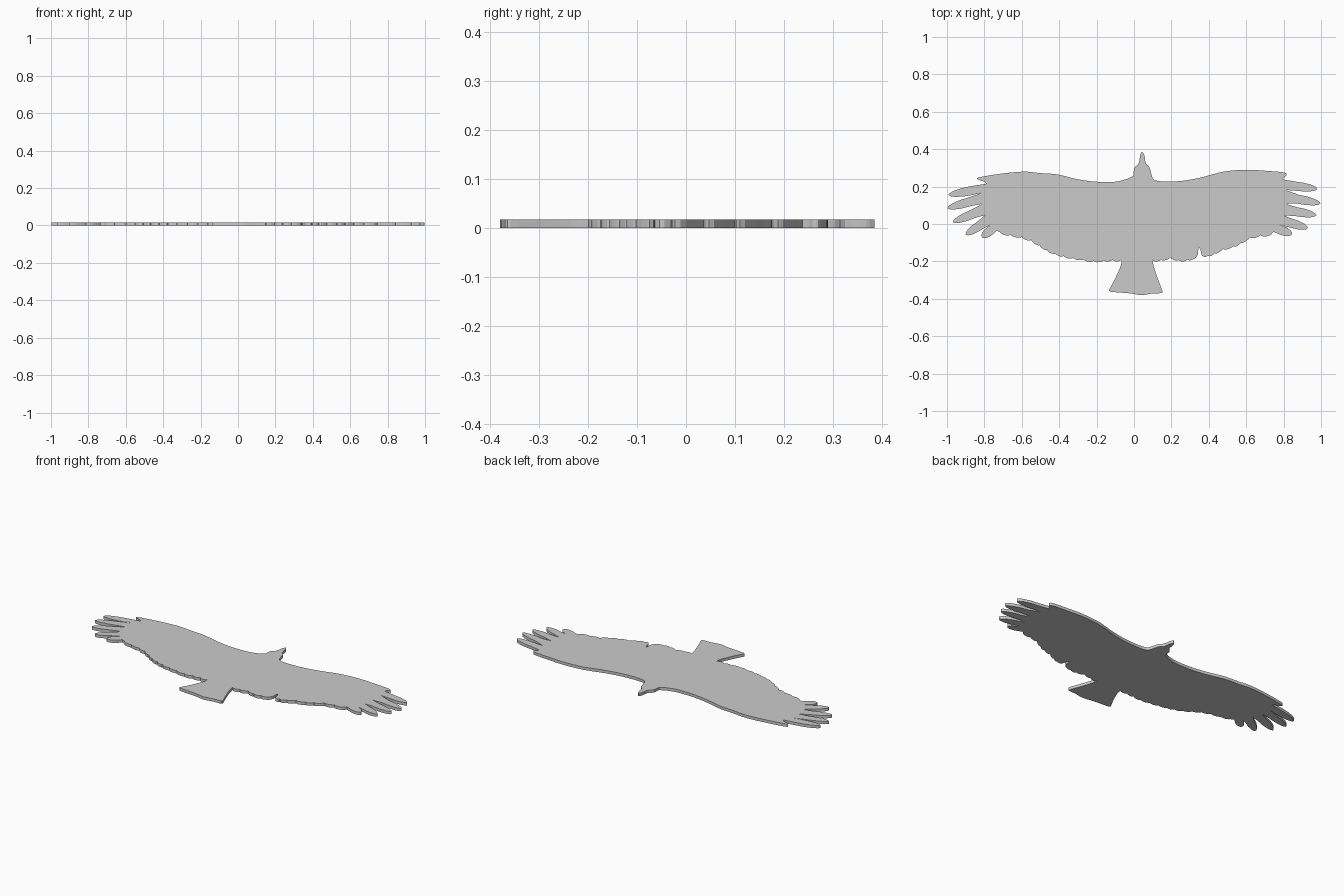
import bpy, bmesh
from mathutils import Vector

THICK = 0.017


def V(pts):
    return [Vector(p) for p in pts]


def smooth(pts, n=4):
    """Catmull-Rom curve through the points."""
    p = V(pts)
    p = [2 * p[0] - p[1]] + p + [2 * p[-1] - p[-2]]
    out = []
    for a, b, c, d in zip(p, p[1:], p[2:], p[3:]):
        for i in range(n):
            t = i / n
            out.append(0.5 * (2 * b + (c - a) * t + (2 * a - 5 * b + 4 * c - d) * t * t
                              + (3 * b - a - 3 * c + d) * t ** 3))
    return out + [p[-2]]


def feathers(notches, tips, half=0.023):
    """Finger feathers, each running from one notch to its tip and back."""
    out = []
    n = V(notches)
    for a, tip, b in zip(n, V(tips), n[1:]):
        root = (a + b) / 2
        d = tip - root
        side = Vector((-d.y, d.x)).normalized() * half
        prof = [(0.35, 1.05), (0.6, 1.0), (0.82, 0.75), (0.95, 0.4)]
        out.append(a)
        out += [root + d * t + side * w for t, w in prof]
        out.append(tip)
        out += [root + d * t - side * w for t, w in reversed(prof)]
    return out + [n[-1]]


def scallops(pts, depth=0.009):
    """Small rounded feather ends along the trailing edge."""
    out = []
    p = V(pts)
    for a, b in zip(p, p[1:]):
        out.append(a)
        for t, k in ((0.12, 0.6), (0.4, 1.0), (0.7, 1.0), (0.92, 0.5)):
            out.append(a.lerp(b, t) - Vector((0, depth * k)))
    return out + [p[-1]]


# Outline, clockwise from the beak
head_right = smooth([(0.045, 0.385), (0.055, 0.368), (0.063, 0.325), (0.082, 0.305),
                     (0.094, 0.262), (0.103, 0.24), (0.125, 0.23)], 3)
lead_right = smooth([(0.17, 0.226), (0.26, 0.231), (0.36, 0.249), (0.48, 0.28), (0.6, 0.29),
                     (0.71, 0.284), (0.80, 0.276), (0.816, 0.264), (0.805, 0.252)])
fingers_right = feathers(
    [(0.795, 0.238), (0.81, 0.182), (0.81, 0.108), (0.80, 0.046), (0.775, -0.005), (0.745, -0.042)],
    [(0.98, 0.188), (0.998, 0.11), (0.975, 0.047), (0.93, -0.022), (0.845, -0.054)])
trail_right = scallops([(0.735, -0.054), (0.675, -0.06), (0.62, -0.07), (0.57, -0.1), (0.53, -0.118),
                        (0.475, -0.132), (0.43, -0.155), (0.395, -0.168), (0.362, -0.165)])
gap = V([(0.355, -0.135), (0.345, -0.12), (0.342, -0.16)])
trail_mid = scallops([(0.335, -0.175), (0.285, -0.19), (0.24, -0.192), (0.195, -0.178),
                      (0.145, -0.19), (0.1, -0.192)])
tail = smooth([(0.1, -0.2), (0.108, -0.235), (0.13, -0.3), (0.152, -0.358), (0.147, -0.37)], 3) + \
    smooth([(0.1, -0.371), (0.04, -0.38), (-0.02, -0.371), (-0.125, -0.363)], 3) + \
    smooth([(-0.135, -0.355), (-0.105, -0.3), (-0.075, -0.235), (-0.066, -0.2)], 3)
trail_left = scallops([(-0.07, -0.192), (-0.115, -0.19), (-0.16, -0.193), (-0.215, -0.197),
                       (-0.27, -0.188), (-0.325, -0.18), (-0.375, -0.17), (-0.42, -0.157),
                       (-0.465, -0.138), (-0.505, -0.112), (-0.55, -0.085), (-0.6, -0.068),
                       (-0.66, -0.057), (-0.715, -0.045)])
fingers_left = feathers(
    [(-0.735, -0.035), (-0.765, -0.005), (-0.795, 0.048), (-0.81, 0.108), (-0.81, 0.168), (-0.79, 0.215)],
    [(-0.813, -0.071), (-0.9, -0.057), (-0.968, 0.01), (-0.998, 0.085), (-0.992, 0.155)])
lead_left = smooth([(-0.8, 0.226), (-0.835, 0.238), (-0.825, 0.25), (-0.71, 0.269), (-0.59, 0.28),
                    (-0.5, 0.272), (-0.41, 0.265), (-0.3, 0.239), (-0.2, 0.226), (-0.1, 0.226),
                    (-0.04, 0.24)])
head_left = smooth([(-0.003, 0.258), (0.002, 0.3), (0.025, 0.325), (0.033, 0.368), (0.04, 0.384)], 3)

outline = (head_right + lead_right + fingers_right + trail_right + gap + trail_mid + tail
           + trail_left + fingers_left + lead_left + head_left)

# Flat plate extruded from the outline
bm = bmesh.new()
face = bm.faces.new([bm.verts.new((p.x, p.y, 0)) for p in outline])
ext = bmesh.ops.extrude_face_region(bm, geom=[face], use_keep_orig=True)
for v in ext["geom"]:
    if isinstance(v, bmesh.types.BMVert):
        v.co.z = THICK
bmesh.ops.recalc_face_normals(bm, faces=bm.faces)
bmesh.ops.triangulate(bm, faces=[f for f in bm.faces if len(f.verts) > 4])
mesh = bpy.data.meshes.new("soaring_bird")
bm.to_mesh(mesh)
bm.free()
bpy.context.collection.objects.link(bpy.data.objects.new("soaring_bird", mesh))
